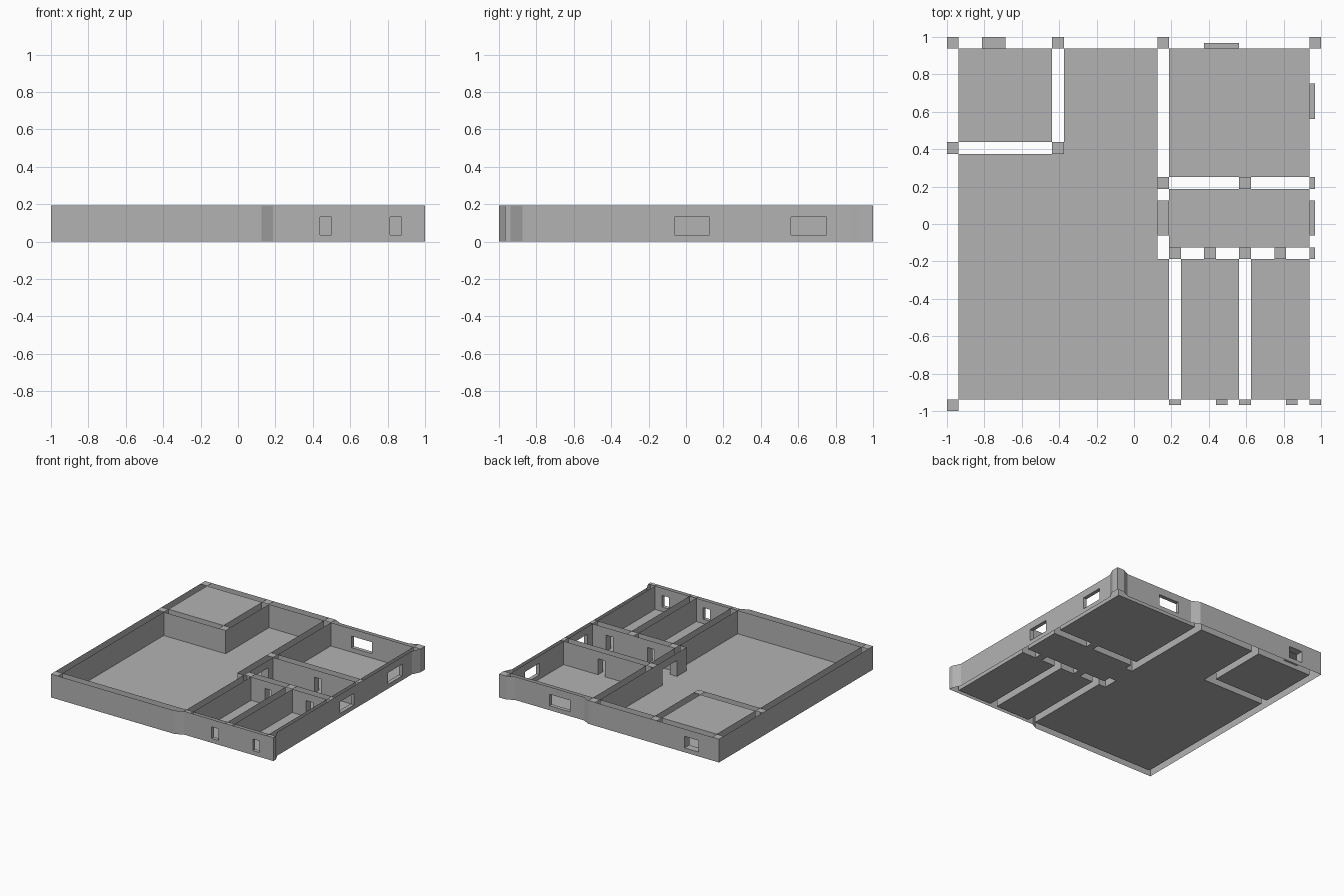
import bpy, bmesh

if "Cube" in bpy.data.objects:
    bpy.data.objects.remove(bpy.data.objects["Cube"])

G = 1 / 16          # plan grid step
TOP = 0.192         # wall height
HEAD = 0.131        # top of doors and windows
SILL = 0.036        # bottom of windows

grey = bpy.data.materials.new("plain grey")
grey.diffuse_color = (0.45, 0.45, 0.45, 1)
grey.use_nodes = True
grey.node_tree.nodes["Principled BSDF"].inputs["Base Color"].default_value = grey.diffuse_color


def make(name, quads):
    """Mesh object from a list of polygons (grid x, grid y, real z)."""
    bm = bmesh.new()
    for poly in quads:
        bm.faces.new([bm.verts.new((x * G, y * G, z)) for x, y, z in poly])
    bmesh.ops.remove_doubles(bm, verts=bm.verts, dist=1e-5)
    me = bpy.data.meshes.new(name)
    bm.to_mesh(me)
    bm.free()
    me.materials.append(grey)
    ob = bpy.data.objects.new(name, me)
    bpy.context.collection.objects.link(ob)
    return ob


def rect(x0, x1, y0, y1):
    return [(x0, y0), (x1, y0), (x1, y1), (x0, y1)]


def flat(points, z, up=True):
    pts = points if up else points[::-1]
    return [(x, y, z) for x, y in pts]


def upright(p, q, z0, z1):
    """Vertical panel whose front is to the right of p -> q."""
    return [(*p, z0), (*q, z0), (*q, z1), (*p, z1)]


# Openings: x0, x1, y0, y1, lower z, passing direction (0 = x, 1 = y)
windows = [
    (-13, -11, 15, 16, SILL, 1), (6, 9, 15, 15.5, SILL, 1),
    (15, 15.5, 9, 12, SILL, 0), (15, 15.5, -1, 2, SILL, 0),
    (7, 8, -15.5, -15, SILL, 1), (13, 14, -15.5, -15, SILL, 1),
]
doors = [
    (2, 3, -1, 2, 0, 0), (9, 10, 3, 4, 0, 1),
    (6, 7, -3, -2, 0, 1), (12, 13, -3, -2, 0, 1),
]


def wall_loop(points):
    """Panels round a closed plan outline, leaving the openings free."""
    out = []
    for p, q in zip(points, points[1:] + points[:1]):
        cuts = []
        for o in windows + doors:
            a = o[5]                # axis across the wall
            b = 1 - a               # axis along the wall
            if p[a] == q[a] and p[a] in o[2 * a:2 * a + 2]:
                lo, hi = o[2 * b:2 * b + 2]
                if min(p[b], q[b]) <= lo and hi <= max(p[b], q[b]):
                    ends = [(p[a], t) if a == 0 else (t, p[a]) for t in (lo, hi)]
                    if q[b] < p[b]:
                        ends.reverse()
                    cuts.append((abs(ends[0][b] - p[b]), ends, o[4]))
        here = p
        for _, (c, d), z in sorted(cuts):
            out.append(upright(here, c, 0, TOP))
            out.append(upright(c, d, HEAD, TOP))
            if z > 0:
                out.append(upright(c, d, 0, z))
            here = d
        out.append(upright(here, q, 0, TOP))
    return out


# Room outlines, counter-clockwise
rooms = {
    "hall": [(-15, -15), (3, -15), (3, -3), (2, -3), (2, 15),
             (-6, 15), (-6, 6), (-15, 6)],
    "closed_room": rect(-15, -7, 7, 15),
    "back_room": rect(3, 15, 4, 15),
    "corridor": rect(3, 15, -2, 3),
    "small_room_left": rect(4, 9, -15, -3),
    "small_room_right": rect(10, 15, -15, -3),
}
for name, outline in rooms.items():
    make(name + "_floor", [flat(outline, 0)])
    make(name + "_walls", wall_loop(outline[::-1]))
make("closed_room_roof", [flat(rooms["closed_room"], TOP)])

# Outer shell, stepping inwards around the windowed corner
make("outer_walls", wall_loop([
    (-16, -16), (2, -16), (3, -15.5), (16, -15.5), (16, -15), (15.5, -14),
    (15.5, 14), (16, 15), (16, 16), (15, 16), (14, 15.5), (4, 15.5),
    (3, 16), (-16, 16)]))

# Linings of doors and windows
for kind, group in (("window", windows), ("door", doors)):
    quads = []
    for x0, x1, y0, y1, z, axis in group:
        quads.append(flat(rect(x0, x1, y0, y1), z))
        quads.append(flat(rect(x0, x1, y0, y1), HEAD, False))
        if axis == 0:
            quads.append(upright((x1, y0), (x0, y0), z, HEAD))
            quads.append(upright((x0, y1), (x1, y1), z, HEAD))
        else:
            quads.append(upright((x0, y0), (x0, y1), z, HEAD))
            quads.append(upright((x1, y1), (x1, y0), z, HEAD))
    make(kind + "_linings", quads)

# Caps on the posts where walls meet
posts = [(-16, -15, 15, 16), (-7, -6, 15, 16), (2, 3, 15, 16), (15, 16, 15, 16),
         (-16, -15, 6, 7), (-7, -6, 6, 7), (2, 3, 3, 4), (15, 15.5, 3, 4),
         (3, 4, -3, -2), (9, 10, -3, -2), (15, 15.5, -3, -2),
         (-16, -15, -16, -15), (3, 4, -15.5, -15), (9, 10, -15.5, -15),
         (15, 16, -15.5, -15)]
make("post_caps", [flat(rect(*p), TOP) for p in posts])
